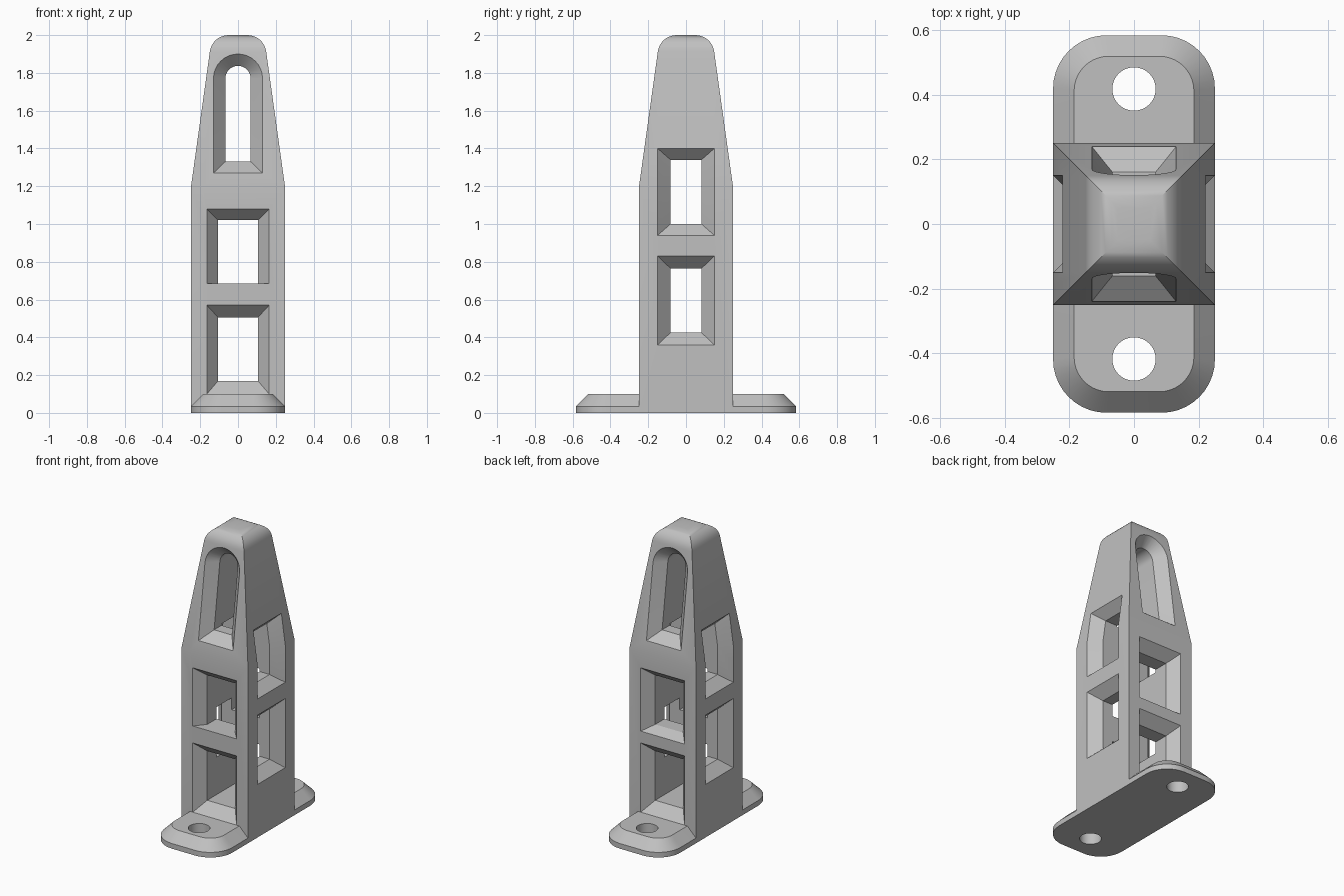
import bpy, bmesh
from math import sin, cos, pi, radians

default = bpy.data.objects.get("Cube")
if default:
    bpy.data.objects.remove(default, do_unlink=True)

grey = bpy.data.materials.new("light grey")
grey.use_nodes = True
COLOUR = (0.53, 0.53, 0.53, 1)
grey.diffuse_color = COLOUR
grey.node_tree.nodes["Principled BSDF"].inputs["Base Color"].default_value = COLOUR

HALF, SHOULDER, DEPTH = 0.25, 1.19, 0.07


def loft(name, rings):
    """Closed solid skinned through rings of equal point count."""
    bm = bmesh.new()
    rows = [[bm.verts.new(p) for p in ring] for ring in rings]
    n = len(rows[0])
    for a, b in zip(rows, rows[1:]):
        for i in range(n):
            j = (i + 1) % n
            bm.faces.new((a[i], a[j], b[j], b[i]))
    bm.faces.new(rows[0])
    bm.faces.new(rows[-1])
    bmesh.ops.recalc_face_normals(bm, faces=bm.faces)
    mesh = bpy.data.meshes.new(name)
    bm.to_mesh(mesh)
    bm.free()
    mesh.materials.append(grey)
    obj = bpy.data.objects.new(name, mesh)
    bpy.context.collection.objects.link(obj)
    return obj


def boolean(target, tool, operation="DIFFERENCE"):
    tool.hide_render = True
    mod = target.modifiers.new("cut", "BOOLEAN")
    mod.operation, mod.solver, mod.object = operation, "EXACT", tool
    bpy.context.view_layer.objects.active = target
    bpy.ops.object.modifier_apply(modifier=mod.name)
    bpy.data.objects.remove(tool, do_unlink=True)


def place(u, d, z, side):
    return (d, u, z) if side else (u, d, z)


def surface(z):
    """Distance of the tower wall from the axis at height z."""
    return HALF - max(0, z - SHOULDER) * 0.1395


def rect(w, z0, z1, mid=None):
    mid = mid or (z0 + z1) / 2
    return [(-w, z0), (w, z0), (w, mid), (w, z1), (-w, z1), (-w, mid)]


def arch(w, z0, spring, steps=16):
    arc = [(w * cos(pi * i / steps), spring + w * sin(pi * i / steps))
           for i in range(steps + 1)]
    return [(-w, z0), (w, z0)] + arc


def window(name, outer, inner, side=False, back=None):
    """Through opening with a bevelled funnel at each end."""
    back = back or outer
    reach = 0.4
    rings = [
        [place(u, -reach, z, side) for u, z in outer],
        [place(u, -surface(z), z, side) for u, z in outer],
        [place(u, DEPTH - surface(z), z, side) for u, z in inner],
        [place(u, surface(z) - DEPTH, z, side) for u, z in inner],
        [place(u, surface(z), z, side) for u, z in back],
        [place(u, reach, z, side) for u, z in back],
    ]
    boolean(tower, loft(name, rings), "DIFFERENCE")


# Tower: the same tapered, round-topped profile crossed in both directions
right = [(HALF, 0), (HALF, SHOULDER)]
right += [(0.05 + 0.1 * cos(radians(a)), 1.9 + 0.1 * sin(radians(a)))
          for a in (8, 18, 28, 38, 48, 58, 68, 79, 90)]
profile = right + [(-u, z) for u, z in reversed(right)]
tower, cross = [
    loft(name, [[place(u, d, z, side) for u, z in profile] for d in (-HALF, HALF)])
    for name, side in (("tower", False), ("cross_profile", True))]
boolean(tower, cross, "INTERSECT")

# Openings through front and back
window("lower_front_window", rect(0.165, 0.1, 0.57), rect(0.105, 0.17, 0.505))
window("middle_front_window", rect(0.165, 0.685, 1.08), rect(0.105, 0.685, 1.02),
       back=rect(0.165, 0.65, 1.08))
window("arched_window", arch(0.13, 1.27, 1.77), arch(0.067, 1.33, 1.77))

# Openings through both sides
window("lower_side_window", rect(0.15, 0.36, 0.83), rect(0.082, 0.425, 0.765), True)
window("upper_side_window", rect(0.15, 0.94, 1.4, SHOULDER),
       rect(0.082, 1.0, 1.34, SHOULDER), True)


# Foot plate: rounded rectangle with a bevelled rim
def rounded(inset, z, steps=10):
    radius = 0.165 - inset * 0.9
    cx, cy = HALF - inset - radius, 0.583 - inset - radius
    ring = []
    for q, (sx, sy) in enumerate(((1, 1), (-1, 1), (-1, -1), (1, -1))):
        for i in range(steps + 1):
            a = pi / 2 * (q + i / steps)
            ring.append((sx * cx + radius * cos(a), sy * cy + radius * sin(a), z))
    return ring


foot = loft("foot_plate", [rounded(0, 0), rounded(0, 0.035), rounded(0.065, 0.1)])

# Bolt holes
for y in (-0.417, 0.417):
    rings = [[(0.067 * cos(2 * pi * i / 40), y + 0.067 * sin(2 * pi * i / 40), z)
              for i in range(40)] for z in (-0.1, 0.2)]
    boolean(foot, loft("bolt_hole", rings))

# Smooth curves, keep sharp edges
bpy.ops.object.select_all(action="DESELECT")
for obj in (tower, foot):
    obj.select_set(True)
bpy.context.view_layer.objects.active = tower
bpy.ops.object.shade_smooth_by_angle(angle=radians(25))
